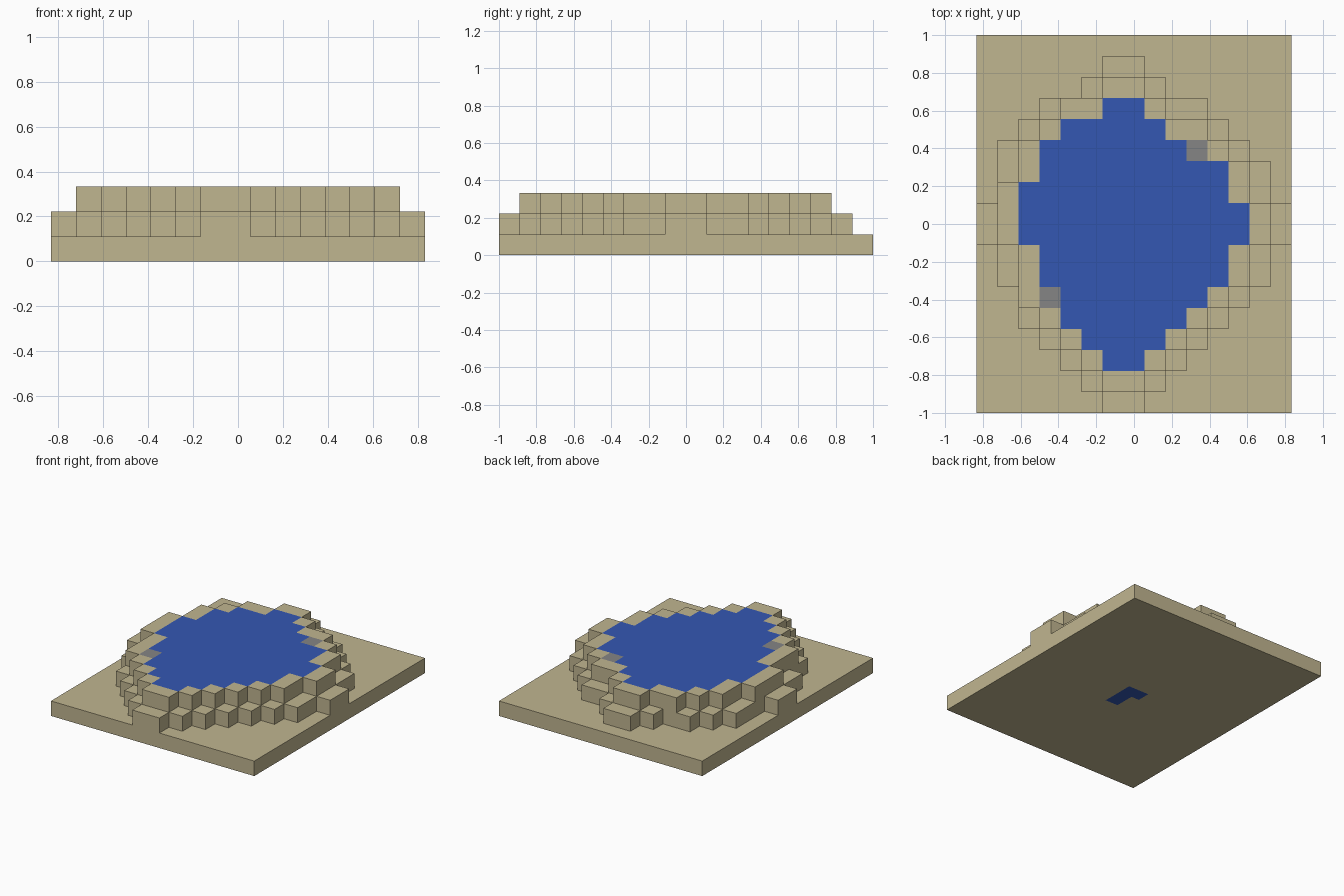
import bpy
import bmesh

cube = bpy.data.objects.get("Cube")
if cube:
    bpy.data.objects.remove(cube, do_unlink=True)

S = 1 / 9          # block size
NX, NY = 15, 18    # blocks across and deep


def material(name, rgb):
    m = bpy.data.materials.new(name)
    m.use_nodes = True
    color = (*rgb, 1)
    m.diffuse_color = color
    m.node_tree.nodes["Principled BSDF"].inputs["Base Color"].default_value = color
    return m


sand = material("sand", (0.53, 0.465, 0.28))
blue = material("water_blue", (0.034, 0.095, 0.45))
grey = material("stone_grey", (0.235, 0.235, 0.235))


def cells(first_row, spans):
    """Blocks of a layer, one column span per row from front to back."""
    return {(i, first_row + r) for r, (a, b) in enumerate(spans) for i in range(a, b)}


def quad(bm, points, mat=0):
    f = bm.faces.new([bm.verts.new(p) for p in points])
    f.material_index = mat


def finish(bm, name, *mats):
    bmesh.ops.remove_doubles(bm, verts=bm.verts, dist=0.0001)
    mesh = bpy.data.meshes.new(name)
    bm.to_mesh(mesh)
    bm.free()
    for m in mats:
        mesh.materials.append(m)
    obj = bpy.data.objects.new(name, mesh)
    bpy.context.collection.objects.link(obj)


def corners(i, j):
    x, y = (i - NX / 2) * S, (j - NY / 2) * S
    return [(x, y), (x + S, y), (x + S, y + S), (x, y + S)]


def layer(bm, blocks, level, covered):
    """Outer walls, and the top wherever nothing is stacked on it."""
    lo, hi = level * S, (level + 1) * S
    sides = [(0, -1), (1, 0), (0, 1), (-1, 0)]
    for i, j in sorted(blocks):
        c = corners(i, j)
        if (i, j) not in covered:
            quad(bm, [(*p, hi) for p in c])
        for k, (di, dj) in enumerate(sides):
            if (i + di, j + dj) not in blocks:
                p, q = c[k], c[(k + 1) % 4]
                quad(bm, [(*p, lo), (*q, lo), (*q, hi), (*p, hi)])


# Block plans
stones = {(10, 12), (3, 5)}
pool = cells(2, [(6, 8), (5, 9), (4, 10), (3, 11), (3, 12), (3, 12), (2, 13),
                 (2, 13), (2, 12), (3, 12), (3, 11), (4, 9), (6, 8)])
upper = cells(1, [(6, 8), (5, 9), (4, 10), (3, 11), (2, 12), (2, 13), (2, 13), (1, 14),
                  (1, 14), (1, 13), (2, 13), (2, 12), (3, 11), (4, 9), (6, 8)])
lower = cells(0, [(6, 8), (5, 9), (4, 10), (3, 11), (2, 12), (2, 13), (1, 14), (1, 14),
                  (0, 15), (0, 15), (1, 14), (1, 14), (1, 13), (2, 12), (3, 11), (5, 9), (6, 8)])
ground = cells(0, [(0, NX)] * NY)

# Base slab, with the small wet patch cut into its underside
bm = bmesh.new()
layer(bm, ground, 0, lower)
xs = [-NX * S / 2, -0.085, -0.02, 0.085, NX * S / 2]
ys = [-1, -0.2, -0.05, 0.05, 1]
wet = {(1, 2), (2, 2), (2, 1)}
for i in range(4):
    for j in range(4):
        a, b, c, d = xs[i], xs[i + 1], ys[j], ys[j + 1]
        quad(bm, [(a, c, 0), (a, d, 0), (b, d, 0), (b, c, 0)], int((i, j) in wet))
finish(bm, "base_slab", sand, blue)

# Stepped bank
for name, blocks, level, covered in [("lower_terrace", lower, 1, upper),
                                     ("upper_terrace", upper, 2, pool)]:
    bm = bmesh.new()
    layer(bm, blocks, level, covered)
    finish(bm, name, sand)

# Pool surface and stones, flush with the rim
for name, blocks, mat in [("water_surface", pool - stones, blue), ("stones", stones, grey)]:
    bm = bmesh.new()
    for i, j in sorted(blocks):
        quad(bm, [(*p, 3 * S) for p in corners(i, j)])
    finish(bm, name, mat)
